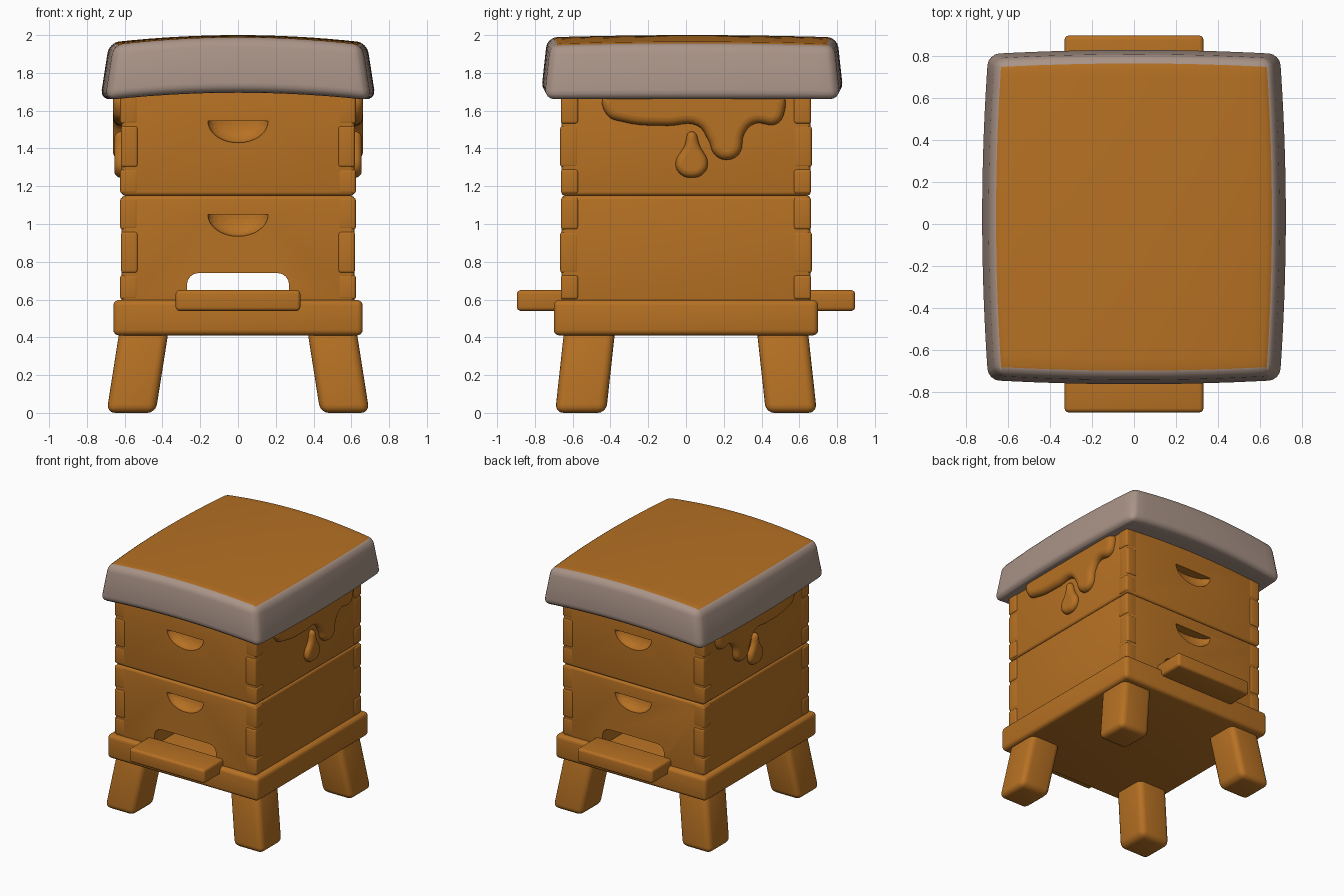
import bpy, bmesh
from math import radians
from mathutils import Vector

cube = bpy.data.objects.get("Cube")
if cube:
    bpy.data.objects.remove(cube)


def material(name, color):
    m = bpy.data.materials.new(name)
    m.use_nodes = True
    m.diffuse_color = color
    m.node_tree.nodes["Principled BSDF"].inputs["Base Color"].default_value = color
    return m


HONEY = material("honey wood", (0.47, 0.165, 0.017, 1))
GREY = material("grey roof metal", (0.40, 0.295, 0.245, 1))


def smooth(ob):
    bpy.ops.object.select_all(action='DESELECT')
    ob.select_set(True)
    bpy.context.view_layer.objects.active = ob
    bpy.ops.object.shade_smooth_by_angle(angle=radians(40))


def box(name, lo, hi, radius, mats=(HONEY,), cuts=(), warp=None, paint=None):
    """Rounded box; cuts add loops, warp bends it, paint picks a material per face."""
    lo, hi = Vector(lo), Vector(hi)
    bm = bmesh.new()
    bmesh.ops.create_cube(bm, size=1)
    for v in bm.verts:
        v.co = Vector((lo[i] + (v.co[i] + 0.5) * (hi[i] - lo[i]) for i in range(3)))
    bmesh.ops.bevel(bm, geom=bm.edges[:], offset=radius, segments=4,
                    profile=0.5, affect='EDGES', clamp_overlap=True)
    for axis, value in cuts:
        normal = Vector((0, 0, 0))
        normal[axis] = 1
        bmesh.ops.bisect_plane(bm, geom=bm.verts[:] + bm.edges[:] + bm.faces[:],
                               plane_co=normal * value, plane_no=normal)
    if paint:
        for f in bm.faces:
            f.material_index = paint(f)
    if warp:
        for v in bm.verts:
            v.co = warp(v.co)
    bm.normal_update()
    me = bpy.data.meshes.new(name)
    bm.to_mesh(me)
    bm.free()
    ob = bpy.data.objects.new(name, me)
    bpy.context.collection.objects.link(ob)
    for m in mats:
        me.materials.append(m)
    smooth(ob)
    return ob


def carve(ob, cutter):
    mod = ob.modifiers.new("carve", 'BOOLEAN')
    mod.object, mod.operation, mod.solver = cutter, 'DIFFERENCE', 'EXACT'
    bpy.context.view_layer.objects.active = ob
    bpy.ops.object.modifier_apply(modifier=mod.name)
    bpy.data.objects.remove(cutter)


def scoop_cutter(y, z):
    """Lower half of an ellipsoid for a hand hold."""
    bm = bmesh.new()
    bmesh.ops.create_uvsphere(bm, u_segments=32, v_segments=16, radius=1)
    cut = bmesh.ops.bisect_plane(bm, geom=bm.verts[:] + bm.edges[:] + bm.faces[:],
                                 plane_co=(0, 0, 0), plane_no=(0, 0, 1), clear_outer=True)
    rim = [e for e in bm.edges if e.is_boundary]
    bmesh.ops.contextual_create(bm, geom=rim)
    for v in bm.verts:
        v.co = Vector((v.co.x * 0.16, y + v.co.y * 0.075, z + v.co.z * 0.115))
    me = bpy.data.meshes.new("scoop_cutter")
    bm.to_mesh(me)
    bm.free()
    me.materials.append(HONEY)
    ob = bpy.data.objects.new("scoop_cutter", me)
    ob.hide_render = True
    bpy.context.collection.objects.link(ob)
    return ob


# Two stacked hive boxes with hand holds front and back
lower = box("lower_hive_box", (-0.617, -0.66, 0.57), (0.617, 0.66, 1.15), 0.02)
upper = box("upper_hive_box", (-0.617, -0.66, 1.15), (0.617, 0.66, 1.72), 0.02)
for ob, z in ((lower, 1.05), (upper, 1.545)):
    for side in (-1, 1):
        carve(ob, scoop_cutter(side * 0.66, z))

# Entrance passing right through the lower box
tunnel = box("entrance_cutter", (-0.27, -0.9, 0.45), (0.27, 0.9, 0.74), 0.06)
tunnel.hide_render = True
carve(lower, tunnel)
for ob in (lower, upper):
    smooth(ob)

# Finger joints at the corners, alternating between side and end faces
for label, base in (("lower", 0.6), ("upper", 1.16)):
    for sx in (-1, 1):
        for sy in (-1, 1):
            for i, (a, b) in enumerate(((0, 0.13), (0.14, 0.36), (0.37, 0.54))):
                gx, gy = (0.002, 0.006) if i == 1 else (0.007, 0.002)
                xs = sorted((sx * 0.53, sx * (0.617 + gx)))
                ys = sorted((sy * 0.57, sy * (0.66 + gy)))
                box(label + "_corner_joint", (xs[0], ys[0], base + a),
                    (xs[1], ys[1], base + b), 0.015)

# Base platform and landing boards
box("base_platform", (-0.66, -0.70, 0.41), (0.66, 0.70, 0.598), 0.03)
for side, label in ((-1, "front"), (1, "back")):
    ys = sorted((side * 0.64, side * 0.895))
    box(label + "_landing_board", (-0.33, ys[0], 0.54), (0.33, ys[1], 0.65), 0.02)

# Splayed legs
for sx in (-1, 1):
    for sy in (-1, 1):
        def splay(c, sx=sx, sy=sy):
            k = 1 - c.z / 0.42
            return Vector((sx * 0.5 + c.x + sx * 0.066 * k,
                           sy * 0.512 + c.y + sy * 0.046 * k, c.z))
        box(("front" if sy < 0 else "back") + "_leg",
            (-0.13, -0.135, 0), (0.13, 0.135, 0.45), 0.045, warp=splay)


# Domed roof: grey rim with honey top
def dome(c):
    t = c.z / 0.305
    bow_x, bow_y = 1 - 0.04 * (c.y / 0.8) ** 2, 1 - 0.025 * (c.x / 0.73) ** 2
    return Vector((c.x * (1 - 0.065 * t) * bow_x,
                   0.033 + c.y * (1 - 0.04 * t) * bow_y,
                   1.655 + c.z + 0.04 * (1 - (c.x / 0.73) ** 2)
                   - 0.012 * t * (c.y / 0.8) ** 2))


def roof_paint(f):
    c = f.calc_center_median()
    return int(not (c.z > 0.28 and abs(c.x) < 0.7 and abs(c.y) < 0.76))


slices = [(axis, 0.1 * i) for axis in (0, 1) for i in range(-7, 8)]
slices += [(0, -0.7), (0, 0.7), (1, -0.76), (1, 0.76)]
box("roof", (-0.73, -0.8, 0), (0.73, 0.8, 0.305), 0.055,
    mats=(HONEY, GREY), cuts=slices, warp=dome, paint=roof_paint)


# Honey drips on both sides
def drip(name, x, points, depth):
    cu = bpy.data.curves.new(name, 'CURVE')
    cu.dimensions, cu.fill_mode = '2D', 'BOTH'
    cu.bevel_depth, cu.bevel_resolution, cu.offset = depth, 4, -depth
    cu.resolution_u = 6
    sp = cu.splines.new('BEZIER')
    sp.bezier_points.add(len(points) - 1)
    for p, (y, z) in zip(sp.bezier_points, points):
        p.co = (y, z, 0)
        p.handle_left_type = p.handle_right_type = 'AUTO'
    sp.use_cyclic_u = True
    cu.materials.append(HONEY)
    ob = bpy.data.objects.new(name, cu)
    ob.location.x = x
    ob.rotation_euler = (radians(90), 0, radians(90))
    bpy.context.collection.objects.link(ob)
    bpy.ops.object.select_all(action='DESELECT')
    ob.select_set(True)
    bpy.context.view_layer.objects.active = ob
    bpy.ops.object.convert(target='MESH')
    smooth(bpy.context.object)


FLOW = [(-0.43, 1.68), (-0.42, 1.58), (-0.33, 1.54), (-0.1, 1.52), (0.06, 1.52),
        (0.12, 1.44), (0.15, 1.37), (0.21, 1.34), (0.28, 1.37), (0.31, 1.48),
        (0.36, 1.53), (0.48, 1.53), (0.52, 1.59), (0.51, 1.68)]
DROP = [(0.03, 1.49), (-0.01, 1.41), (-0.055, 1.32), (-0.03, 1.265), (0.03, 1.245),
        (0.09, 1.265), (0.115, 1.32), (0.075, 1.41)]
for sx, label in ((-1, "right"), (1, "left")):
    drip(label + "_honey_flow", sx * 0.62, FLOW, 0.042)
    drip(label + "_honey_drop", sx * 0.62, DROP, 0.035)
